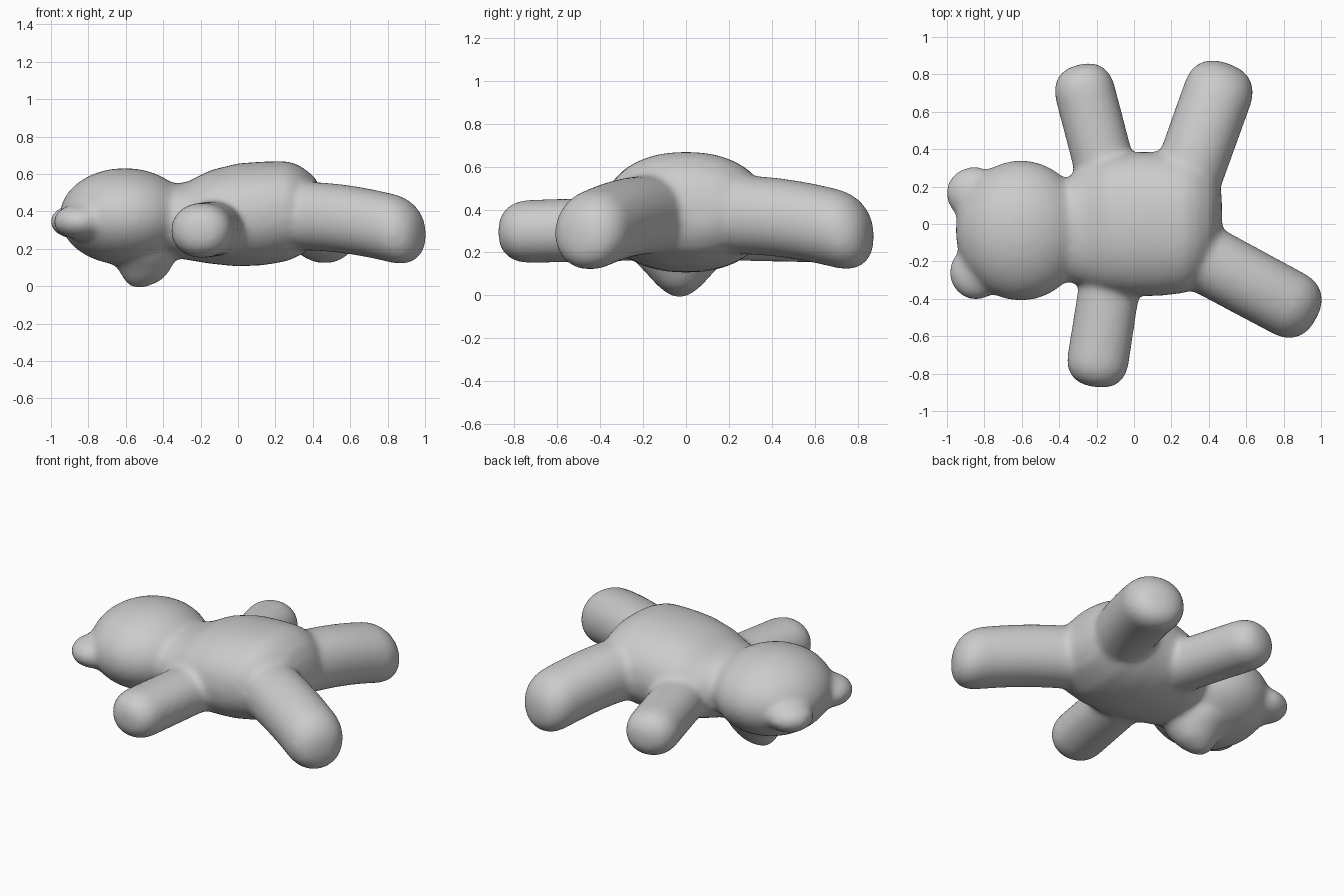
import bpy, bmesh, math
from mathutils import Vector

if "Cube" in bpy.data.objects:
    bpy.data.objects.remove(bpy.data.objects["Cube"], do_unlink=True)

GREY = (0.6, 0.6, 0.6, 1)
grey = bpy.data.materials.new("plain grey")
grey.use_nodes = True
grey.diffuse_color = GREY
grey.node_tree.nodes["Principled BSDF"].inputs["Base Color"].default_value = GREY

bm = bmesh.new()
SIDES = 40


def loft(rings, axis, power=2.0):
    """Closed skin through rings of (centre, half width, half height) facing along axis."""
    axis = Vector(axis).normalized()
    up = Vector((0, 1, 0)) if abs(axis.z) > 0.9 else Vector((0, 0, 1))
    side = up.cross(axis).normalized()
    up = axis.cross(side)
    loops = []
    for centre, rw, rh in rings:
        loop = []
        for i in range(SIDES):
            a = math.tau * i / SIDES
            c, s = math.cos(a), math.sin(a)
            u = math.copysign(abs(c) ** (2 / power), c) * rw
            v = math.copysign(abs(s) ** (2 / power), s) * rh
            loop.append(bm.verts.new(Vector(centre) + side * u + up * v))
        loops.append(loop)
    for a, b in zip(loops, loops[1:]):
        for i in range(SIDES):
            j = (i + 1) % SIDES
            bm.faces.new((a[i], a[j], b[j], b[i]))
    bm.faces.new(loops[0][::-1])
    bm.faces.new(loops[-1])


def limb(start, end, w0, w1, height, cap, sag):
    """Stubby limb with a blunt rounded tip; sag arches it upwards along its length."""
    start, end = Vector(start), Vector(end)
    axis = end - start
    shaft = 1 - cap / axis.length
    rings = []
    for i in range(17):
        # First half of the rings is the shaft, second half the rounded tip
        a = math.pi / 2 * max(i - 8, 0) / 8
        t = shaft * i / 8 if i <= 8 else shaft + (1 - shaft) * math.sin(a)
        k = max(math.cos(a), 0.001) ** 0.75
        p = start.lerp(end, t)
        p.z += sag * math.sin(math.pi * t)
        w = w0 + (w1 - w0) * min(t / shaft, 1)
        rings.append((p, w * k, height * k))
    loft(rings, (axis.x, axis.y, 0), 2.1)


def ball(centre, radii):
    """Ellipsoid."""
    rings = []
    for i in range(1, 24):
        a = math.pi * i / 24
        k = math.sin(a)
        rings.append((Vector(centre) + Vector((0, 0, -math.cos(a) * radii[2])),
                      radii[0] * k, radii[1] * k))
    loft(rings, (0, 0, 1))


# Torso, neck end to seat: x, y, bottom, top, half width
torso = [(-0.46, -0.03, 0.20, 0.50, 0.18), (-0.35, -0.03, 0.155, 0.545, 0.28),
         (-0.27, -0.01, 0.14, 0.558, 0.32), (-0.15, 0.0, 0.12, 0.62, 0.365),
         (0.0, 0.0, 0.105, 0.657, 0.385), (0.14, 0.0, 0.112, 0.667, 0.385),
         (0.27, 0.0, 0.135, 0.669, 0.37), (0.34, 0.01, 0.17, 0.64, 0.335),
         (0.41, 0.03, 0.21, 0.585, 0.26), (0.45, 0.05, 0.27, 0.51, 0.18),
         (0.47, 0.07, 0.33, 0.43, 0.09)]
loft([((x, y, (b + t) / 2), w, (t - b) / 2) for x, y, b, t, w in torso], (1, 0, 0), 2.2)

# Head
ball((-0.605, -0.035, 0.373), (0.35, 0.376, 0.259))

# Snout, pointing down: x, z, half length, half width
snout = [(-0.55, 0.25, 0.24, 0.25), (-0.51, 0.15, 0.18, 0.20), (-0.50, 0.09, 0.14, 0.145),
         (-0.505, 0.04, 0.11, 0.10), (-0.52, 0.01, 0.07, 0.062), (-0.535, -0.01, 0.03, 0.03)]
loft([((x, -0.03, z), rx, ry) for x, z, rx, ry in snout][::-1], (0, 0, 1))

# Ears, broad where they leave the head
ball((-0.855, 0.165, 0.345), (0.152, 0.143, 0.095))
ball((-0.845, -0.26, 0.345), (0.144, 0.147, 0.095))

# Arms
limb((-0.13, 0.20, 0.31), (-0.30, 0.852, 0.295), 0.163, 0.163, 0.148, 0.15, 0.0)
limb((-0.11, -0.20, 0.31), (-0.215, -0.872, 0.295), 0.163, 0.166, 0.148, 0.14, 0.0)

# Legs
limb((0.24, 0.12, 0.38), (0.505, 0.858, 0.27), 0.185, 0.187, 0.184, 0.16, 0.03)
limb((0.22, -0.10, 0.38), (0.975, -0.505, 0.27), 0.185, 0.182, 0.184, 0.16, 0.03)

bmesh.ops.recalc_face_normals(bm, faces=bm.faces)
mesh = bpy.data.meshes.new("plush_bear")
bm.to_mesh(mesh)
bm.free()
mesh.materials.append(grey)
bear = bpy.data.objects.new("plush_bear", mesh)
bpy.context.collection.objects.link(bear)

# Fuse the parts into one soft skin
fuse = bear.modifiers.new("fuse", "REMESH")
fuse.mode = "VOXEL"
fuse.voxel_size = 0.016
fuse.use_smooth_shade = True
soften = bear.modifiers.new("soften", "SMOOTH")
soften.factor = 0.5
soften.iterations = 24
